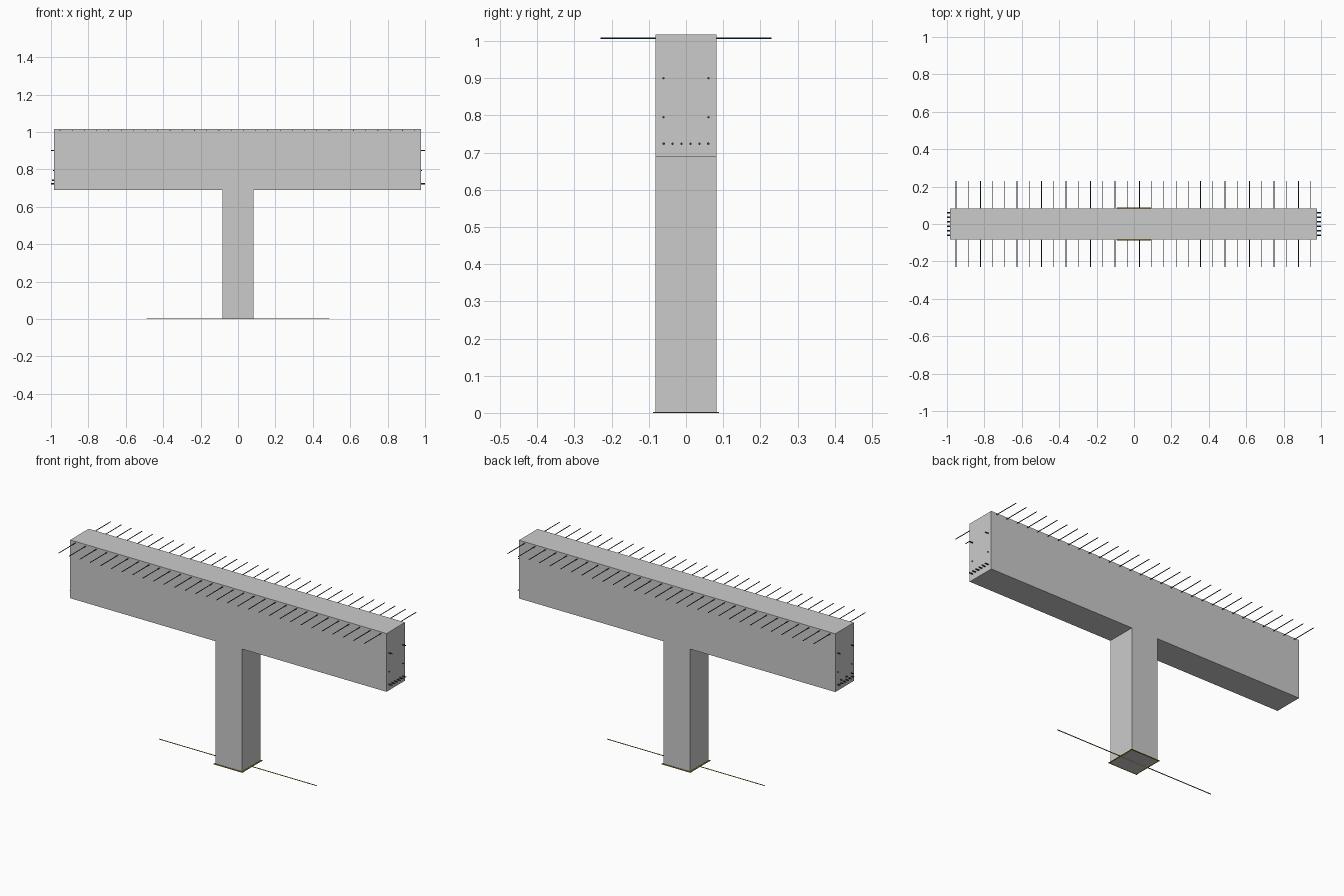
import bpy, bmesh
from math import radians
from mathutils import Matrix, Vector

if "Cube" in bpy.data.objects:
    bpy.data.objects.remove(bpy.data.objects["Cube"])


def material(name, rgb):
    m = bpy.data.materials.new(name)
    m.diffuse_color = (*rgb, 1)
    m.use_nodes = True
    m.node_tree.nodes["Principled BSDF"].inputs["Base Color"].default_value = m.diffuse_color
    return m


STEEL = material("steel", (0.02, 0.06, 0.06))
BRASS = material("base_trim", (0.35, 0.22, 0.02))


def finish(bm, name, mat=None):
    bmesh.ops.recalc_face_normals(bm, faces=bm.faces)
    mesh = bpy.data.meshes.new(name)
    bm.to_mesh(mesh)
    bm.free()
    ob = bpy.data.objects.new(name, mesh)
    bpy.context.collection.objects.link(ob)
    if mat:
        mesh.materials.append(mat)
    return ob


def add_rod(bm, a, b, radius, sides=6):
    a, b = Vector(a), Vector(b)
    rot = (b - a).to_track_quat('Z', 'Y').to_matrix().to_4x4()
    bmesh.ops.create_cone(bm, cap_ends=True, segments=sides, radius1=radius, radius2=radius,
                          depth=(b - a).length, matrix=Matrix.Translation((a + b) / 2) @ rot)


def add_box(bm, center, size):
    bmesh.ops.create_cube(bm, size=1, matrix=Matrix.Translation(center) @ Matrix.Diagonal((*size, 1)))


# Concrete T: beam and post from one extruded profile
LEFT, RIGHT, HALF, UNDER, TOP = -0.984, 0.979, 0.082, 0.69, 1.017
profile = [(-HALF, 0), (HALF, 0), (HALF, UNDER), (RIGHT, UNDER),
           (RIGHT, TOP), (LEFT, TOP), (LEFT, UNDER), (-HALF, UNDER)]
bm = bmesh.new()
face = bm.faces.new([bm.verts.new((x, -HALF, z)) for x, z in profile])
ext = bmesh.ops.extrude_face_region(bm, geom=[face])
bmesh.ops.translate(bm, vec=(0, 2 * HALF, 0),
                    verts=[v for v in ext["geom"] if isinstance(v, bmesh.types.BMVert)])
finish(bm, "concrete_tee")

# Row of cross bars sticking out of both sides near the top
bm = bmesh.new()
for i in range(30):
    x = -0.952 + i * 0.0654
    for s in (-1, 1):
        add_rod(bm, (x, s * (HALF - 0.01), 1.008), (x, s * 0.23, 1.008), 0.0022)
finish(bm, "cross_bars", STEEL)

# Reinforcement stubs on the beam ends
bm = bmesh.new()
for s, end in ((-1, LEFT), (1, RIGHT)):
    for y in (-0.06, 0.06):
        add_rod(bm, (end - s * 0.01, y, 0.90), (s, y, 0.90), 0.003)
        add_rod(bm, (end - s * 0.01, y, 0.795), (end + s * 0.006, y, 0.795), 0.003)
    for i in range(6):
        y = -0.06 + i * 0.024
        add_rod(bm, (end - s * 0.01, y, 0.724), (s, y, 0.724), 0.0035)
        if s < 0 and i % 2 == 0:
            add_rod(bm, (end + 0.01, y, 0.742), (end - 0.01, y, 0.742), 0.0035)
finish(bm, "end_stubs", STEEL)

# Thin trim around the foot of the post, and the long ground bar through it
bm = bmesh.new()
for s in (-1, 1):
    add_box(bm, (0, s * 0.085, 0.0015), (0.18, 0.007, 0.003))
    add_box(bm, (s * 0.085, 0, 0.0015), (0.007, 0.163, 0.003))
finish(bm, "foot_trim", BRASS)
bm = bmesh.new()
add_box(bm, (0, 0, 0.001), (0.98, 0.005, 0.002))
finish(bm, "ground_bar", BRASS)
